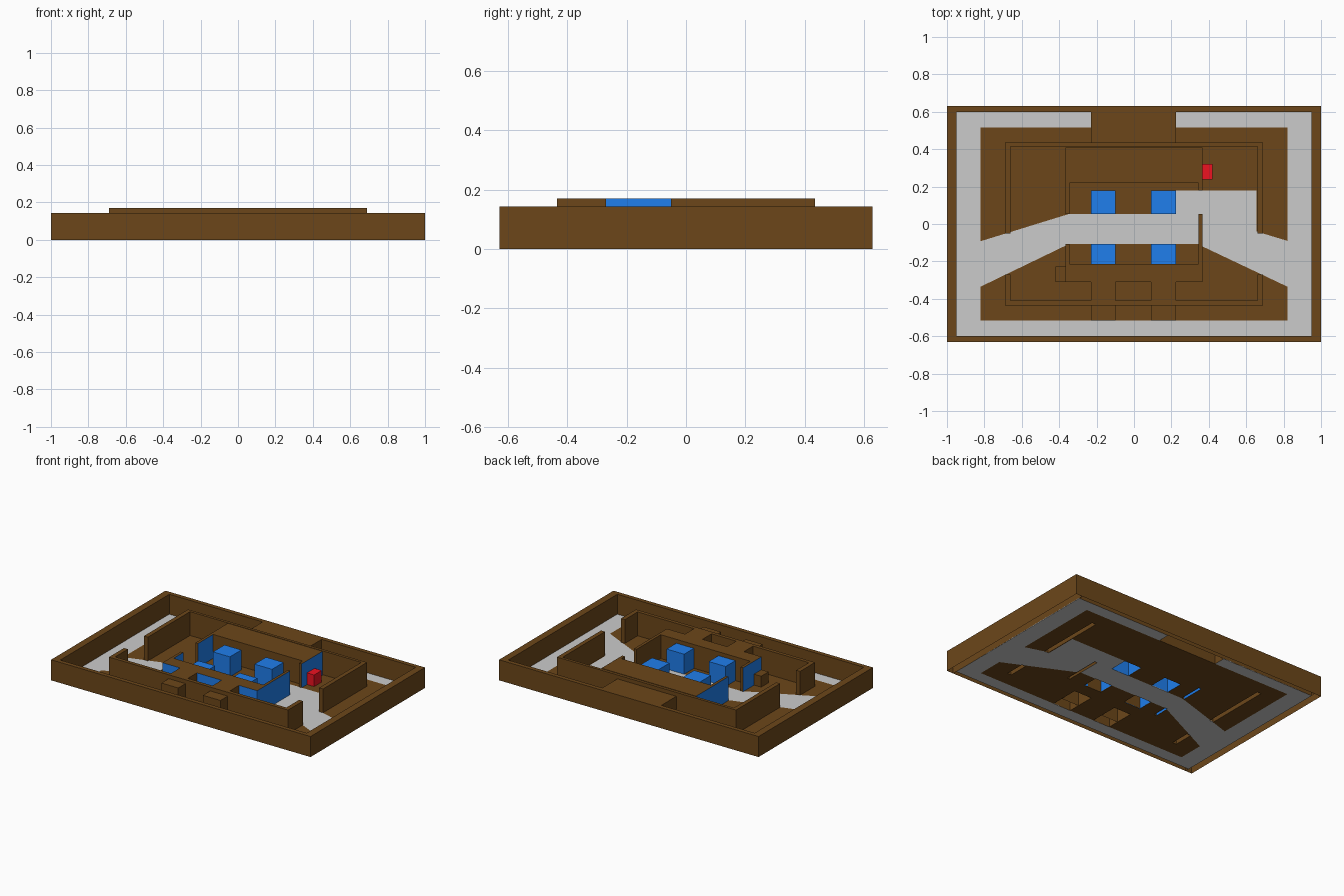
import bpy, bmesh

if "Cube" in bpy.data.objects:
    bpy.data.objects.remove(bpy.data.objects["Cube"])


def material(name, rgb):
    m = bpy.data.materials.new(name)
    m.diffuse_color = (*rgb, 1)
    m.use_nodes = True
    m.node_tree.nodes["Principled BSDF"].inputs["Base Color"].default_value = m.diffuse_color
    return m


BROWN = material("brown", (0.15, 0.062, 0.010))
BLUE = material("blue", (0.014, 0.21, 0.84))
RED = material("red", (0.85, 0.006, 0.015))
LOW, HIGH = 0.143, 0.170


def finish(bm, name, mats=()):
    bmesh.ops.recalc_face_normals(bm, faces=bm.faces)
    me = bpy.data.meshes.new(name)
    bm.to_mesh(me)
    bm.free()
    for m in mats:
        me.materials.append(m)
    ob = bpy.data.objects.new(name, me)
    bpy.context.collection.objects.link(ob)
    return ob


def prism(name, pts, z0, z1, mats=()):
    bm = bmesh.new()
    f = bm.faces.new([bm.verts.new((x, y, z0)) for x, y in pts])
    top = bmesh.ops.extrude_face_region(bm, geom=[f])["geom"]
    for v in top:
        if isinstance(v, bmesh.types.BMVert):
            v.co.z = z1
    return finish(bm, name, mats)


def rect(x0, x1, y0, y1):
    return [(x0, y0), (x1, y0), (x1, y1), (x0, y1)]


hollow = []


def box(name, x0, x1, y0, y1, h, mat=BROWN, blue="", is_open=False):
    """Box on the floor; chosen side faces can be blue, open ones have no bottom."""
    ob = prism(name, rect(x0, x1, y0, y1), 0 if is_open else 0.002, h, (mat, BLUE))
    bm = bmesh.new()
    bm.from_mesh(ob.data)
    bm.normal_update()
    sides = {"left": (0, -1), "right": (0, 1), "front": (1, -1)}
    for f in bm.faces:
        for key in blue.split():
            axis, sign = sides[key]
            if f.normal[axis] * sign > 0.9:
                f.material_index = 1
    if is_open:
        bottoms = [f for f in bm.faces if f.normal.z < -0.9]
        bmesh.ops.delete(bm, geom=bottoms, context="FACES_ONLY")
        hollow.append((x0, x1, y0, y1))
    bm.to_mesh(ob.data)
    bm.free()
    return ob


# outer boundary walls
for s, n in ((-1, "left"), (1, "right")):
    x0, x1 = sorted((s * 0.95, s * 1.0))
    box(n + "_outer_wall", x0, x1, -0.63, 0.63, LOW, is_open=True)
for s, n in ((-1, "front"), (1, "back")):
    y0, y1 = sorted((s * 0.60, s * 0.63))
    box(n + "_outer_wall", -0.95, 0.95, y0, y1, LOW, is_open=True)

# inner ring walls, with side gaps for the path
for s, n in ((-1, "left"), (1, "right")):
    x0, x1 = sorted((s * 0.66, s * 0.69))
    box(n + "_ring_wall_back", x0, x1, -0.05, 0.415, HIGH, is_open=True)
    box(n + "_ring_wall_front", x0, x1, -0.41, -0.27, HIGH, is_open=True)
box("ring_wall_back", -0.69, 0.69, 0.415, 0.435, HIGH)
for x0, x1 in ((-0.69, -0.23), (-0.1, 0.09), (0.225, 0.69)):
    box("ring_wall_front", x0, x1, -0.435, -0.41, HIGH)

# raised blocks either side of the path, and their thin end wings
box("back_block", -0.365, 0.365, 0.22, 0.41, HIGH, blue="left right")
box("front_block", -0.365, 0.365, -0.31, -0.215, HIGH, blue="left right front")
box("back_left_wing", -0.365, -0.345, 0.053, 0.22, HIGH, blue="left right", is_open=True)
box("front_left_wing", -0.365, -0.345, -0.215, -0.108, HIGH, blue="left right", is_open=True)
box("back_right_wing", 0.345, 0.365, 0.18, 0.22, HIGH, blue="right")
box("front_right_wing", 0.345, 0.365, -0.215, 0.053, HIGH, blue="right", is_open=True)

# blue crates beside the path, and passages through the front ring
for x0, x1 in ((-0.23, -0.1), (0.09, 0.225)):
    box("back_crate", x0, x1, 0.053, 0.18, LOW, BLUE, is_open=True)
    box("front_crate", x0, x1, -0.215, -0.108, LOW, BLUE, is_open=True)
    box("front_passage_inner", x0, x1, -0.435, -0.31, HIGH, is_open=True)
    box("front_passage_outer", x0, x1, -0.515, -0.435, LOW, is_open=True)
box("back_passage", -0.23, 0.225, 0.517, 0.60, LOW, is_open=True)
box("back_passage_inner", -0.23, 0.225, 0.435, 0.517, LOW)

# small side boxes
box("brown_side_box", -0.42, -0.365, -0.31, -0.228, 0.08)
box("red_side_box", 0.365, 0.42, 0.238, 0.322, 0.085, RED)

# floors: two brown areas with the grey path and surround between them
north = [(-0.82, 0.517), (0.82, 0.517), (0.82, -0.09), (0.655, -0.04), (0.655, 0.18),
         (0.225, 0.18), (0.225, 0.053), (-0.35, 0.053), (-0.82, -0.092)]
south = [(-0.82, -0.515), (0.82, -0.515), (0.82, -0.335), (0.345, -0.11),
         (0.345, -0.108), (-0.35, -0.108), (-0.82, -0.335)]
T = 0.004
grey = prism("grey_path_floor", rect(-0.95, 0.95, -0.6, 0.6), 0, T)
floors = [prism("brown_floor_back", north, 0, T, (BROWN,)),
          prism("brown_floor_front", south, 0, T, (BROWN,)), grey]


def cut(ob, cutter):
    m = ob.modifiers.new("cut", "BOOLEAN")
    m.operation, m.solver, m.object = "DIFFERENCE", "EXACT", cutter
    cutter.hide_render = True
    cutter.hide_set(True)


for pts in (north, south):
    cut(grey, prism("floor_cutter", pts, -0.05, 0.05))

# openings in the floor below the hollow boxes
for r in hollow:
    if max(abs(r[0]), abs(r[1])) > 0.94 or max(abs(r[2]), abs(r[3])) > 0.62:
        continue
    opening = prism("opening_cutter", rect(*r), -0.05, 0.05)
    for floor in floors:
        cut(floor, opening)
